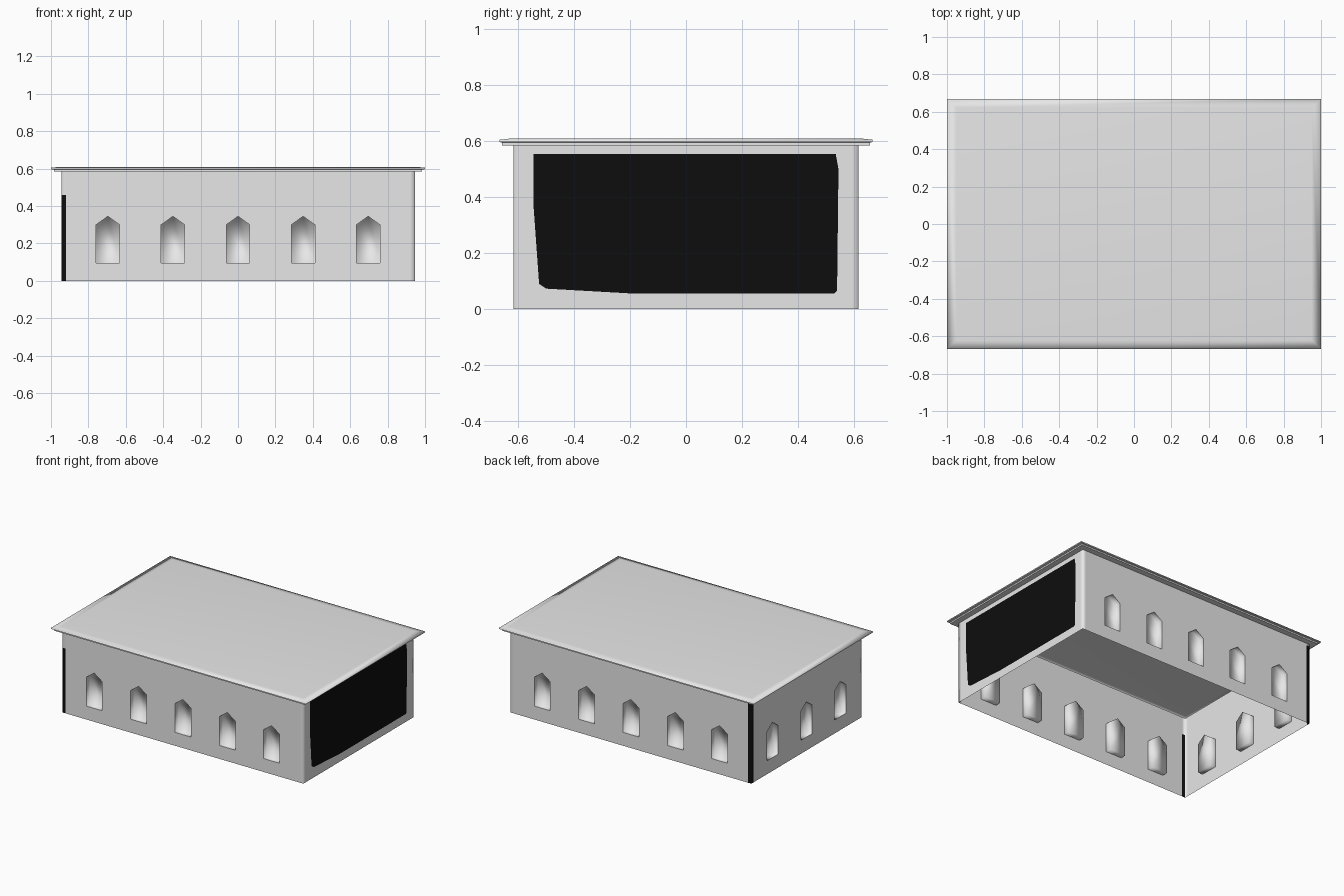
import bpy
import bmesh
import math
from mathutils import Vector

cube = bpy.data.objects.get("Cube")
if cube:
    bpy.data.objects.remove(cube, do_unlink=True)

HX, HY, TOP = 0.945, 0.617, 0.585
COL = 0.025                        # corner column width
LEVELS = [0, 0.46, 0.57, TOP]      # heights where the columns are split
DEPTH = 0.04                       # window recess depth


def material(name, value):
    m = bpy.data.materials.new(name)
    m.use_nodes = True
    colour = (value, value, value, 1)
    m.diffuse_color = colour
    m.node_tree.nodes["Principled BSDF"].inputs["Base Color"].default_value = colour
    return m


plaster = material("pale_grey_plaster", 0.8)
black = material("black_panel", 0.004)


def finish(bm, name):
    me = bpy.data.meshes.new(name)
    bm.to_mesh(me)
    bm.free()
    me.materials.append(plaster)
    me.materials.append(black)
    ob = bpy.data.objects.new(name, me)
    bpy.context.collection.objects.link(ob)
    return ob


def window(u):
    w = 0.0625
    return [(u - w, 0.095), (u + w, 0.095), (u + w, 0.3), (u, 0.345), (u - w, 0.3)]


# Dark end panel with its worn lower corner
PANEL = [(-0.5, 0.073), (-0.2, 0.056), (0.53, 0.056), (0.54, 0.065), (0.545, 0.5),
         (0.535, 0.555), (-0.545, 0.555), (-0.545, 0.37), (-0.525, 0.09)]

walls = bmesh.new()
recesses = bmesh.new()


def build_wall(n, dist, half, windows, panel=None, dark=None):
    """One wall facing n; dark = (side, top) gives a black corner column."""
    n = Vector(n)
    t = Vector((-n.y, n.x, 0))

    def place(bm, pts, inset=0):
        return [bm.verts.new(n * (dist - inset) + t * u + Vector((0, 0, z))) for u, z in pts]

    # Corner columns
    for side in (-1, 1):
        ends = sorted((side * half, side * (half - COL)))
        for z0, z1 in zip(LEVELS, LEVELS[1:]):
            f = walls.faces.new(place(walls, [(ends[0], z0), (ends[1], z0),
                                              (ends[1], z1), (ends[0], z1)]))
            if dark and dark[0] == side and z1 <= dark[1]:
                f.material_index = 1

    # Main field with openings
    e = half - COL
    outline = [(e, z) for z in LEVELS] + [(-e, z) for z in reversed(LEVELS)]
    holes = [window(u) for u in windows] + ([panel] if panel else [])
    edges = []
    for loop in [outline] + holes:
        vs = place(walls, loop)
        edges += [walls.edges.new((vs[i - 1], vs[i])) for i in range(len(vs))]
    bmesh.ops.triangle_fill(walls, use_beauty=True, use_dissolve=False, edges=edges, normal=n)
    if panel:
        walls.faces.new(place(walls, panel)).material_index = 1

    # Closed pockets behind the windows
    for u in windows:
        a = place(recesses, window(u))
        b = place(recesses, window(u), DEPTH)
        recesses.faces.new(b)
        for i in range(len(a)):
            j = (i + 1) % len(a)
            recesses.faces.new((a[i], a[j], b[j], b[i]))


long_row = [i * 0.348 for i in range(-2, 3)]
build_wall((0, -1, 0), HY, HX, long_row, dark=(-1, 0.46))
build_wall((0, 1, 0), HY, HX, long_row, dark=(1, 0.57))
build_wall((-1, 0, 0), HX, HY, [-0.38, 0, 0.38], dark=(-1, 0.57))
build_wall((1, 0, 0), HX, HY, [], panel=PANEL)

bmesh.ops.remove_doubles(walls, verts=walls.verts, dist=0.0005)
for bm in (walls, recesses):
    for f in bm.faces:
        f.smooth = True
finish(walls, "walls")
finish(recesses, "window_recesses")

# Stepped roof slab, lofted from the wall top outward and over
roof = bmesh.new()
profile = [(0, TOP), (0.04, TOP), (0.04, 0.595), (0.055, 0.597), (0.055, 0.605), (0.005, 0.61)]
rings = []
for grow, z in profile:
    x, y = HX + grow, HY + min(grow, 0.05)
    rings.append([roof.verts.new(p) for p in ((-x, -y, z), (x, -y, z), (x, y, z), (-x, y, z))])
for lo, hi in zip(rings, rings[1:]):
    for i in range(4):
        j = (i + 1) % 4
        roof.faces.new((lo[i], lo[j], hi[j], hi[i]))
roof.faces.new(rings[-1])
roof.normal_update()
for f in roof.faces:
    f.smooth = True
for e in roof.edges:
    soft_rim = all(v.co.z > 0.6 for v in e.verts)
    e.smooth = soft_rim or e.calc_face_angle(0) < math.radians(30)
finish(roof, "roof")
